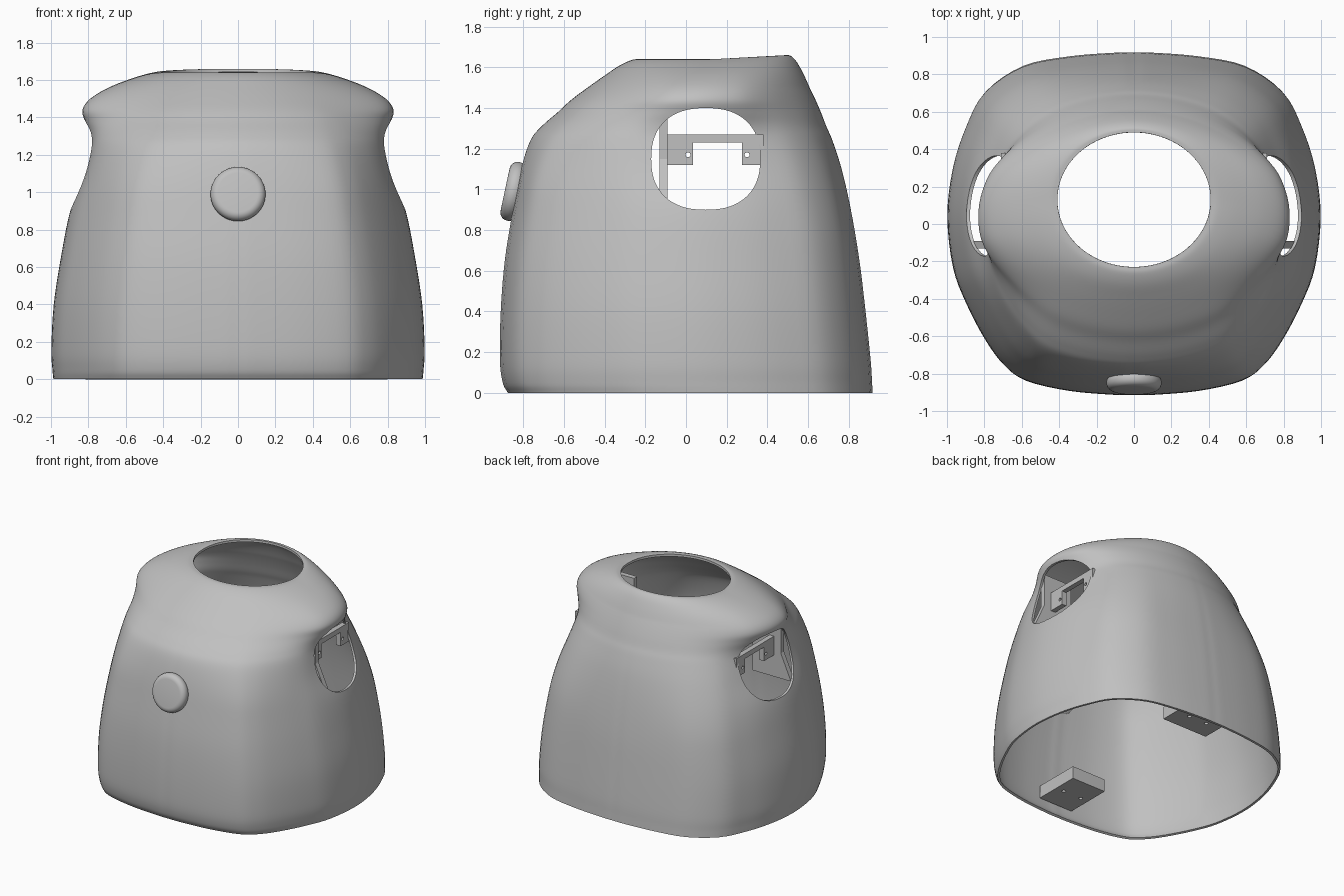
import bpy, bmesh, math
from mathutils import Vector, Matrix

cube = bpy.data.objects.get("Cube")
if cube:
    bpy.data.objects.remove(cube, do_unlink=True)

grey = bpy.data.materials.new("plain grey")
grey.use_nodes = True
grey.diffuse_color = (0.53, 0.53, 0.53, 1)
grey.node_tree.nodes["Principled BSDF"].inputs["Base Color"].default_value = (0.53, 0.53, 0.53, 1)


def make_object(name, bm):
    bmesh.ops.recalc_face_normals(bm, faces=bm.faces)
    mesh = bpy.data.meshes.new(name)
    bm.to_mesh(mesh)
    bm.free()
    mesh.materials.append(grey)
    obj = bpy.data.objects.new(name, mesh)
    bpy.context.collection.objects.link(obj)
    return obj


def activate(obj):
    bpy.ops.object.select_all(action="DESELECT")
    obj.select_set(True)
    bpy.context.view_layer.objects.active = obj


def smooth(obj, angle=40):
    activate(obj)
    bpy.ops.object.shade_smooth_by_angle(angle=math.radians(angle))


def apply_all(obj):
    activate(obj)
    for mod in list(obj.modifiers):
        bpy.ops.object.modifier_apply(modifier=mod.name)


def spline(points, steps):
    """Smooth curve through points of any dimension."""
    pts = [Vector(p) for p in points]
    pts = [2 * pts[0] - pts[1]] + pts + [2 * pts[-1] - pts[-2]]
    out = []
    for a, b, c, d in zip(pts, pts[1:], pts[2:], pts[3:]):
        for i in range(steps):
            t = i / steps
            out.append(b + 0.5 * t * (c - a + t * (2 * a - 5 * b + 4 * c - d
                                                   + t * (3 * (b - c) + d - a))))
    return out + [pts[-2]]


def ease(value, low, high):
    """Smooth step from 0 at low to 1 at high."""
    t = min(1, max(0, (value - low) / (high - low)))
    return t * t * (3 - 2 * t)


def prism(name, outline, axis, start, end):
    """Extrude a 2D outline along x (outline in y, z) or y (outline in x, z)."""
    bm = bmesh.new()
    place = (lambda p: (start, p[0], p[1])) if axis == "x" else (lambda p: (p[0], start, p[1]))
    face = bm.faces.new([bm.verts.new(place(p)) for p in outline])
    ext = bmesh.ops.extrude_face_region(bm, geom=[face])
    shift = (end - start, 0, 0) if axis == "x" else (0, end - start, 0)
    bmesh.ops.translate(bm, vec=shift, verts=[v for v in ext["geom"] if isinstance(v, bmesh.types.BMVert)])
    return make_object(name, bm)


def oval(cy, cz, ry, rz, power, count):
    def warp(v):
        return math.copysign(abs(v) ** (2 / power), v)
    angles = [math.tau * i / count for i in range(count)]
    return [(cy + ry * warp(math.cos(a)), cz + rz * warp(math.sin(a))) for a in angles]


def cut(obj, cutter):
    mod = obj.modifiers.new("cut", "BOOLEAN")
    mod.object = cutter
    mod.solver = "EXACT"
    apply_all(obj)
    bpy.data.objects.remove(cutter, do_unlink=True)


# Half outline of the body in plan, front to back, with flat front panel corners
plan = spline([(0, -1), (.1, -.999), (.35, -.975), (.58, -.915), (.7, -.82), (.8, -.67), (.9, -.46),
               (.97, -.25), (1, .05), (.97, .33), (.9, .57), (.8, .77), (.6, .92),
               (.35, .977), (.1, .999), (0, 1)], 4)

# Height, half width at the arms, half width elsewhere, front, back
levels = spline([
    (0, .987, .987, -.875, .917), (.05, .992, .992, -.9, .914), (.16, .998, .998, -.914, .907),
    (.4, .985, .985, -.91, .882), (.65, .947, .947, -.89, .852), (.9, .897, .897, -.85, .81),
    (1.1, .825, .85, -.81, .765), (1.24, .793, .815, -.765, .72), (1.31, .797, .793, -.71, .69),
    (1.38, .82, .77, -.63, .663), (1.44, .832, .745, -.565, .637), (1.5, .79, .7, -.485, .608),
    (1.56, .69, .63, -.4, .577), (1.61, .56, .54, -.325, .545), (1.637, .46, .46, -.265, .515),
    (1.64, .41, .41, -.23, .49)], 5)

# Body shell lofted through the levels, flaring only around the arms
outline = [(x, y) for x, y in plan] + [(-x, y) for x, y in plan[-2:0:-1]]
bm = bmesh.new()
rings = []
for z, arm, w, front, back in levels:
    middle, half = (front + back) / 2, (back - front) / 2
    ring = []
    for x, y in outline:
        a = math.atan2(y, x)
        f = ease(z, .95, 1.6) if y < 0 else ease(z, .7, 1.64)
        px = x + f * (math.cos(a) - x)
        py = y + f * (math.sin(a) - y)
        wy = middle + py * half
        width = arm + (w - arm) * ease(abs(wy - .1), .15, .55)
        lift = .02 * max(0, py) * max(0, (z - 1.5) / .14)
        ring.append(bm.verts.new((px * width, wy, z + lift)))
    rings.append(ring)
for r, s in zip(rings, rings[1:]):
    for i in range(len(r)):
        j = (i + 1) % len(r)
        bm.faces.new((r[i], r[j], s[j], s[i]))
body = make_object("body_shell", bm)
wall = body.modifiers.new("wall", "SOLIDIFY")
wall.thickness = .018
wall.offset = -1
apply_all(body)

# Arm openings on both sides
cut(body, prism("arm_cutter", oval(.097, 1.15, .268, .25, 2.35, 64), "x", -1.3, 1.3))
smooth(body)

# Round button on the front panel
bm = bmesh.new()
bmesh.ops.create_cone(bm, cap_ends=True, segments=64, radius1=.147, radius2=.147, depth=.085)
rims = [e for e in bm.edges if abs(e.verts[0].co.z - e.verts[1].co.z) < .001]
bmesh.ops.bevel(bm, geom=rims, offset=.04, segments=6, profile=.5, affect="EDGES")
bmesh.ops.transform(bm, matrix=Matrix.Translation((0, -.848, .99)) @ Matrix.Rotation(math.radians(78), 4, "X"),
                    verts=bm.verts)
smooth(make_object("front_button", bm), 50)

# Inner arm mounts: an upright plate and a notched bracket with two screw holes
for side, label in ((1, "left"), (-1, "right")):
    upright = [(.52, .95), (.86, .95), (.77, 1.15), (.77, 1.4), (.52, 1.4)]
    prism(label + "_upright_plate", [(side * x, z) for x, z in upright], "y", -.13, -.09)
    bracket = prism(label + "_bracket",
                    [(-.09, 1.12), (.035, 1.12), (.035, 1.23), (.275, 1.23), (.275, 1.12),
                     (.38, 1.12), (.38, 1.27), (-.09, 1.27)], "x", side * .67, side * .71)
    for y in (.01, .3):
        cut(bracket, prism("screw_cutter", oval(y, 1.17, .012, .012, 2, 16), "x", side * .5, side * .8))


# Base mounting blocks inside the front and back walls
def block(name, half, y0, y1):
    obj = prism(name, [(-half, .11), (half, .11), (half, .21), (-half, .21)], "y", y0, y1)
    for x in (-.08, .08):
        bm = bmesh.new()
        bmesh.ops.create_cone(bm, cap_ends=True, segments=16, radius1=.015, radius2=.015, depth=.1,
                              matrix=Matrix.Translation((x, (y0 + y1) / 2, .12)))
        cut(obj, make_object("screw_cutter", bm))


block("front_base_block", .15, -.885, -.51)
block("back_base_block", .2, .57, .87)
